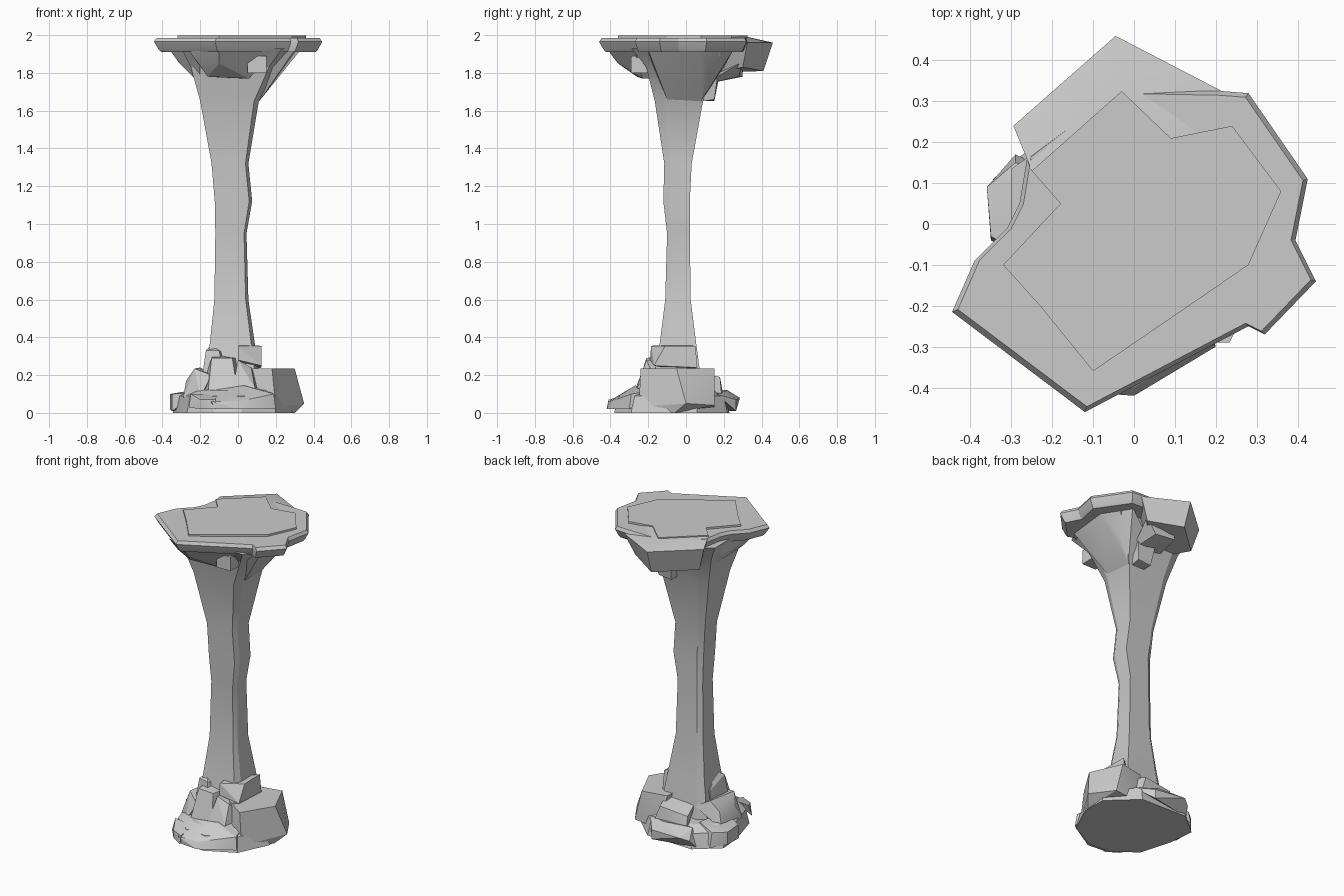
import bpy, bmesh, math


def finish(name, bm):
    bmesh.ops.recalc_face_normals(bm, faces=bm.faces)
    me = bpy.data.meshes.new(name)
    bm.to_mesh(me)
    bm.free()
    ob = bpy.data.objects.new(name, me)
    bpy.context.collection.objects.link(ob)
    bpy.context.view_layer.objects.active = ob
    bpy.ops.object.select_all(action='DESELECT')
    ob.select_set(True)
    bpy.ops.object.shade_smooth_by_angle(angle=math.radians(20))
    return ob


def loft(name, rings):
    """Skin a stack of equal-length point rings and cap both ends."""
    bm = bmesh.new()
    rows = [[bm.verts.new(p) for p in r] for r in rings]
    n = len(rows[0])
    for a, b in zip(rows, rows[1:]):
        for i in range(n):
            j = (i + 1) % n
            bm.faces.new((a[i], a[j], b[j], b[i]))
    bm.faces.new(rows[0])
    bm.faces.new(rows[-1])
    return finish(name, bm)


def hull(name, pts):
    """Faceted boulder: convex hull of its corners."""
    bm = bmesh.new()
    vs = [bm.verts.new(p) for p in pts]
    res = bmesh.ops.convex_hull(bm, input=vs)
    junk = [g for g in res["geom_interior"] if isinstance(g, bmesh.types.BMVert)]
    bmesh.ops.delete(bm, geom=junk, context='VERTS')
    bmesh.ops.dissolve_limit(bm, angle_limit=0.05, verts=bm.verts, edges=bm.edges)
    return finish(name, bm)


def rock(name, outline, *levels):
    """Stone from an outline and (z, scale) levels about its centre."""
    cx = sum(p[0] for p in outline) / len(outline)
    cy = sum(p[1] for p in outline) / len(outline)
    return loft(name, [[(cx + (x - cx) * s, cy + (y - cy) * s, z) for x, y in outline]
                       for z, s in levels])


# Shaft: skewed six-sided column flaring at both ends
shaft = [(0.02, -.20, .14, -.20, .10), (.36, -.15, .09, -.14, .055),
         (.60, -.125, .055, -.11, .025), (.95, -.12, .045, -.10, .02),
         (1.12, -.123, .075, -.12, .02), (1.32, -.14, .055, -.115, .03),
         (1.65, -.20, .11, -.165, .09), (1.83, -.25, .20, -.21, .15),
         (1.93, -.30, .28, -.29, .20)]
rings = []
for z, x0, x1, y0, y1 in shaft:
    b = .16 * (x1 - x0)
    rings.append([(x0, y0, z), (x1 - b * .5, y0, z), (x1, y0 + b, z),
                  (x1, y1, z), (x0 + b, y1, z), (x0, y1 - b * .7, z)])
loft("shaft", rings)

# Cap: broad slab, thin raised plate and thick rear block
rock("cap_slab", [(-.26, .17), (-.05, .33), (.215, .325), (.28, .32), (.425, .11), (.395, -.04),
                  (.445, -.14), (.32, -.27), (.28, -.25), (-.12, -.46), (-.445, -.215),
                  (-.39, -.09), (-.31, -.01), (-.28, .05)],
     (1.91, .92), (1.925, .95), (1.965, 1), (1.985, .97))
rock("cap_plate", [(-.03, .325), (-.25, .13), (-.18, .05), (-.32, -.10), (-.23, -.2),
                   (-.1, -.36), (.12, -.21), (.28, -.10), (.36, .08), (.24, .24), (.09, .21)],
     (1.96, 1), (1.997, 1))
hull("cap_rear_block", [(-.045, .46, 1.96), (-.295, .24, 1.96), (.215, .325, 1.96),
                        (-.03, .325, 1.99), (-.25, .13, 1.99), (.15, .2, 1.99),
                        (-.04, .41, 1.81), (-.25, .22, 1.81), (.15, .30, 1.83),
                        (.02, .14, 1.80), (-.16, .10, 1.80)])

# Boulders hanging under the cap
hull("under_front", [(-.26, -.33, 1.915), (-.10, -.41, 1.915), (.18, -.27, 1.915),
                     (-.21, -.31, 1.85), (-.10, -.36, 1.85), (.14, -.25, 1.87),
                     (-.16, -.26, 1.78), (.06, -.23, 1.77), (0, -.1, 1.77), (-.15, -.1, 1.8)])
hull("under_front_chip", [(x, y, z) for x in (.05, .15) for y in (-.29, -.18)
                          for z in (1.80, 1.89)])
hull("under_left", [(-.36, -.20, 1.92), (-.30, -.03, 1.92), (-.25, .1, 1.92), (-.2, -.3, 1.92),
                    (-.31, -.17, 1.85), (-.27, .02, 1.83), (-.2, -.16, 1.74), (-.2, .06, 1.74)])
hull("under_right", [(.30, -.2, 1.92), (.33, .08, 1.92), (.22, .25, 1.92), (.1, -.22, 1.92),
                     (.24, -.1, 1.82), (.23, .12, 1.81), (.12, -.1, 1.66), (.11, .08, 1.65),
                     (.09, .2, 1.83)])
hull("under_back", [(-.05, .30, 1.86), (.15, .30, 1.86), (-.06, .3, 1.78), (.07, .28, 1.78),
                    (-.1, .08, 1.77), (.1, .1, 1.74)])
hull("under_back_chip", [(.0, .09, 1.65), (.09, .09, 1.65), (.0, .15, 1.65), (.09, .15, 1.66),
                         (-.02, .09, 1.80), (.11, .09, 1.80), (-.02, .18, 1.80), (.11, .17, 1.80)])

# Base: low footing and the big block on the right
rock("base_footing", [(-.345, .11), (-.33, -.05), (-.27, -.26), (-.13, -.37), (.02, -.38),
                      (.20, -.29), (.29, -.10), (.29, .06), (.12, .22), (-.20, .23)],
     (0, 1), (.09, .93), (.12, .75))
hull("base_right_block", [(.18, -.24, .235), (.30, -.05, .235), (.21, .15, .235), (.03, -.14, .235),
                          (.05, .12, .235), (.20, -.25, .03), (.35, 0, .05), (.26, .15, .04),
                          (.30, -.06, .0), (.06, -.2, .02), (.08, .15, .02), (.19, -.22, 0)])

# Front stones
hull("base_front_stone", [(-.12, -.41, .02), (0, -.42, .02), (.20, -.30, .02), (-.14, -.41, .06),
                          (0, -.40, .06), (.19, -.29, .10), (.03, -.27, .145), (-.13, -.26, .12),
                          (-.2, -.28, .02), (.15, -.15, .12)])
hull("base_front_knob", [(-.20, -.37, .02), (-.12, -.42, .02), (-.26, -.30, .03), (-.20, -.37, .07),
                         (-.12, -.41, .07), (-.25, -.28, .10), (-.11, -.3, .10)])
hull("base_front_column", [(-.16, -.26, .10), (.00, -.27, .10), (-.14, -.20, .29), (-.03, -.21, .29),
                           (-.13, -.10, .31), (0, -.1, .29), (-.2, -.1, .1), (.02, -.1, .1)])
hull("base_front_slab", [(.0, -.19, .28), (.125, -.17, .25), (.0, -.185, .355), (.125, -.11, .355),
                         (.0, -.10, .36), (.12, .05, .355), (.125, .06, .24), (.01, .0, .22)])
hull("base_middle_stone", [(-.03, -.27, .12), (.09, -.26, .13), (0, -.21, .28), (.07, -.19, .24),
                           (.0, -.1, .28), (.12, -.1, .14)])

# Left stones
hull("base_left_stone", [(-.36, .09, .02), (-.36, .09, .10), (-.29, .15, .10), (-.35, -.03, .10),
                         (-.35, -.04, .01), (-.29, .17, .01), (-.2, -.12, .11), (-.18, .12, .13)])
hull("base_left_step", [(-.29, -.16, .08), (-.29, .05, .08), (-.275, -.10, .17), (-.26, .03, .18),
                        (-.23, -.16, .235), (-.20, .04, .24), (-.14, -.22, .2), (-.12, .08, .2),
                        (-.2, -.25, .08)])
hull("base_left_column", [(-.20, -.17, .12), (-.20, .02, .12), (-.17, -.15, .33), (-.10, -.17, .33),
                          (-.14, -.10, .36), (-.17, 0, .28), (-.05, -.05, .30), (-.06, -.2, .12)])

# Back ledges
hull("base_back_ledge", [(-.22, .21, .01), (.06, .265, .01), (.06, .265, .07), (-.20, .25, .06),
                         (-.15, .285, .08), (0, .22, .12), (-.18, .19, .12), (.14, .16, .10)])
hull("base_back_step", [(-.14, .20, .08), (.10, .19, .08), (-.13, .17, .17), (.06, .18, .19),
                        (-.10, .04, .21), (.10, .04, .22)])
